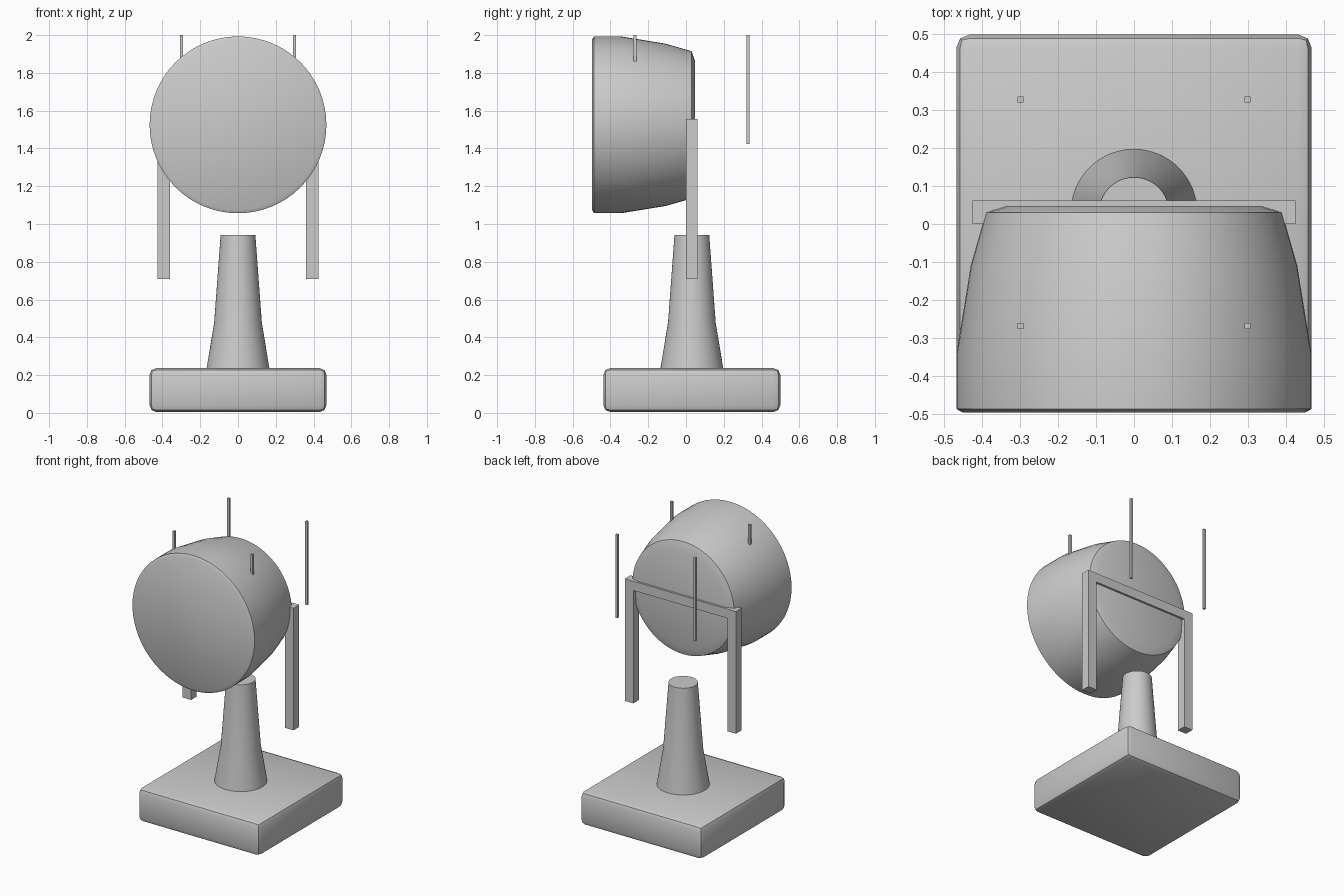
import bpy
import bmesh
import math

if "Cube" in bpy.data.objects:
    bpy.data.objects.remove(bpy.data.objects["Cube"], do_unlink=True)

# One plain grey for the whole model
grey = bpy.data.materials.new("plain_grey")
grey.use_nodes = True
COLOUR = (0.6, 0.6, 0.6, 1)
grey.diffuse_color = COLOUR
grey.node_tree.nodes["Principled BSDF"].inputs["Base Color"].default_value = COLOUR


def finish(name, bm, smooth=False):
    bmesh.ops.recalc_face_normals(bm, faces=bm.faces)
    mesh = bpy.data.meshes.new(name)
    bm.to_mesh(mesh)
    bm.free()
    mesh.materials.append(grey)
    ob = bpy.data.objects.new(name, mesh)
    bpy.context.collection.objects.link(ob)
    if smooth:
        bpy.ops.object.select_all(action="DESELECT")
        ob.select_set(True)
        bpy.context.view_layer.objects.active = ob
        bpy.ops.object.shade_smooth_by_angle(angle=math.radians(30))
    return ob


def box(name, low, high, bevel=0):
    bm = bmesh.new()
    bmesh.ops.create_cube(bm, size=1)
    for v in bm.verts:
        v.co = [(a + b) / 2 + c * (b - a) for a, b, c in zip(low, high, v.co)]
    if bevel:
        bmesh.ops.bevel(bm, geom=bm.edges[:], offset=bevel, segments=2,
                        profile=0.5, affect="EDGES")
    return finish(name, bm, smooth=bevel > 0)


def turned(name, profile, place, sides=64):
    """Capped round solid from (radius, distance) pairs; place maps a ring point."""
    bm = bmesh.new()
    rings = []
    for r, d in profile:
        angles = [2 * math.pi * i / sides for i in range(sides)]
        rings.append([bm.verts.new(place(r * math.cos(a), r * math.sin(a), d))
                      for a in angles])
    for a, b in zip(rings, rings[1:]):
        for i in range(sides):
            j = (i + 1) % sides
            bm.faces.new((a[i], a[j], b[j], b[i]))
    bm.faces.new(rings[0])
    bm.faces.new(rings[-1])
    return finish(name, bm, smooth=True)


AXIS_Y = 0.031
HEAD_Z = 1.525

# Base block and tapered stem
box("base", (-0.468, AXIS_Y - 0.468, 0.005), (0.468, AXIS_Y + 0.468, 0.237), 0.035)
turned("stem", [(0.168, 0.22), (0.166, 0.237), (0.126, 0.48), (0.092, 0.942)],
       lambda u, v, d: (u, AXIS_Y + v, d))

# Round head, facing forward
turned("head",
       [(0.45, -0.497), (0.468, -0.487), (0.468, -0.345),
        (0.43, -0.11), (0.39, 0.03), (0.335, 0.048)],
       lambda u, v, d: (u, d, HEAD_Z + v))

# Fork behind the head: two posts and a crossbar
box("fork_crossbar", (-0.36, 0, 1.492), (0.36, 0.062, 1.556))
for side, s in (("left", 1), ("right", -1)):
    xs = sorted((s * 0.36, s * 0.426))
    box(f"fork_post_{side}", (xs[0], 0, 0.71), (xs[1], 0.062, 1.556))

    # Thin upright rods
    for end, y in (("front", -0.269), ("back", 0.328)):
        x, h = s * 0.299, 0.008
        box(f"rod_{end}_{side}", (x - h, y - h, 1.423), (x + h, y + h, 2.0))
